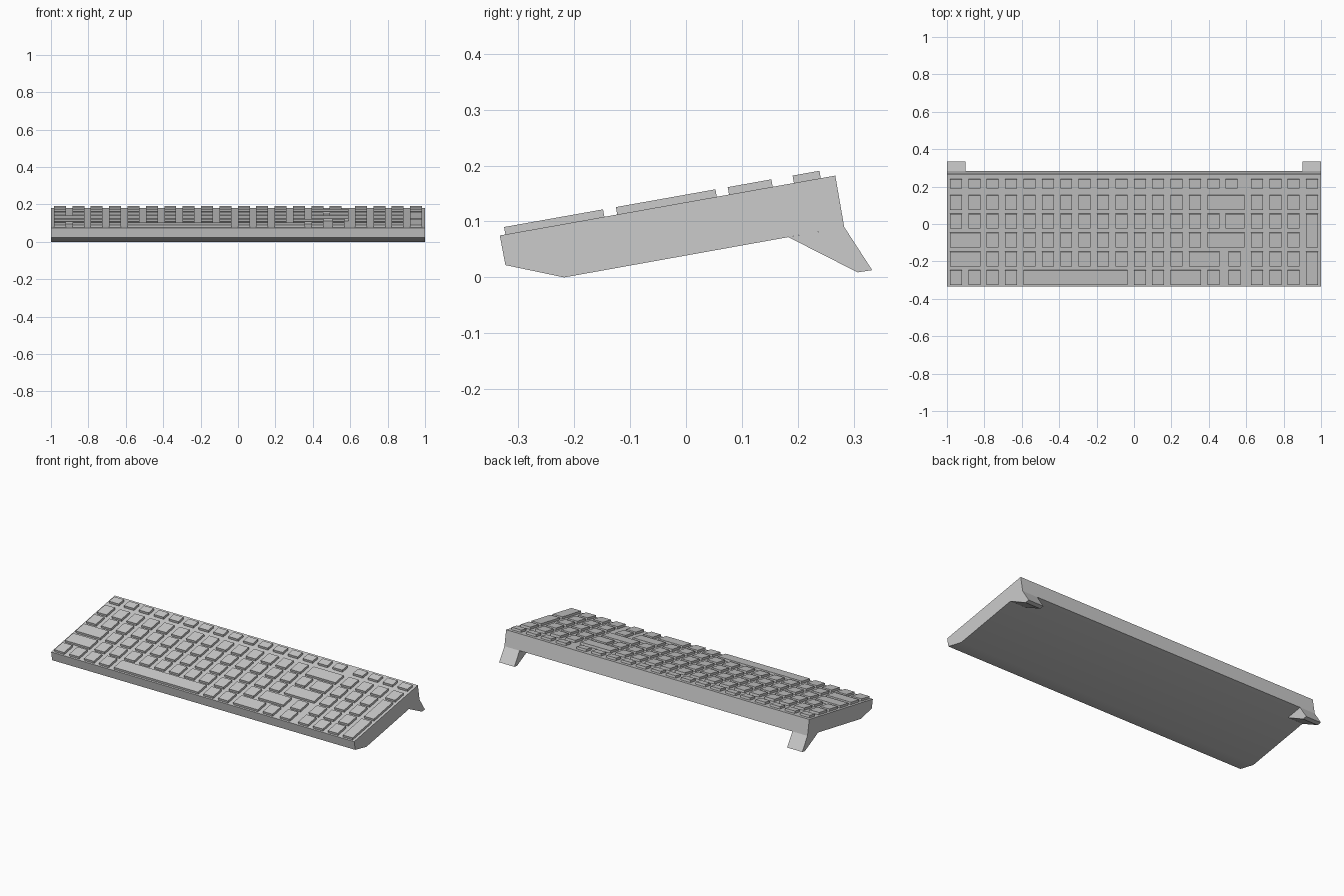
import bpy, bmesh, math
from mathutils import Matrix, Vector

cube = bpy.data.objects.get("Cube")
if cube:
    bpy.data.objects.remove(cube, do_unlink=True)

GREY = (0.6, 0.6, 0.6, 1)
mat = bpy.data.materials.new("light grey plastic")
mat.use_nodes = True
mat.diffuse_color = GREY
mat.node_tree.nodes["Principled BSDF"].inputs["Base Color"].default_value = GREY


def finish(name, bm):
    bmesh.ops.recalc_face_normals(bm, faces=bm.faces)
    mesh = bpy.data.meshes.new(name)
    bm.to_mesh(mesh)
    bm.free()
    mesh.materials.append(mat)
    obj = bpy.data.objects.new(name, mesh)
    bpy.context.collection.objects.link(obj)
    return obj


def prism(name, profile, x0, x1):
    """Extrude a (y, z) side profile from x0 to x1."""
    bm = bmesh.new()
    face = bm.faces.new([bm.verts.new((x0, y, z)) for y, z in profile])
    ext = bmesh.ops.extrude_face_region(bm, geom=[face])
    moved = [v for v in ext["geom"] if isinstance(v, bmesh.types.BMVert)]
    bmesh.ops.translate(bm, verts=moved, vec=(x1 - x0, 0, 0))
    return finish(name, bm)


# Tilted wedge body with a softly shaded underside bend
FRONT, BACK = Vector((-0.333, 0.075)), Vector((0.267, 0.182))
HEEL, TAIL = (-0.218, 0.0), (0.283, 0.09)
body = prism("body", [FRONT, (-0.323, 0.022), HEEL, TAIL, BACK], -1, 1)
bpy.context.view_layer.objects.active = body
body.select_set(True)
bpy.ops.object.shade_smooth_by_angle(angle=math.radians(30))
body.select_set(False)

# Rear feet
foot = [(0.183, 0.072), (0.307, 0.009), (0.333, 0.013), TAIL]
prism("right_foot", foot, -1, -0.9)
prism("left_foot", foot, 0.9, 1)

# Keys sit on the sloping top
slope = BACK - FRONT
TILT = math.atan2(slope.y, slope.x)
DECK = Matrix.Translation((0, FRONT.x, FRONT.y)) @ Matrix.Rotation(TILT, 4, 'X')
PITCH, KEY, HEIGHT, SINK = 0.0983, 0.064, 0.0135, 0.004
EDGE = 0.59


def main_x(col):
    return -0.984 + PITCH * col


def pad_x(col):
    return 0.625 + PITCH * col


def add_key(bm, x0, x1, y0, y1):
    u0, u1 = [(y - FRONT.x + 0.002) / math.cos(TILT) for y in (y0, y1)]
    box = (Matrix.Translation(((x0 + x1) / 2, (u0 + u1) / 2, (HEIGHT - SINK) / 2))
           @ Matrix.Diagonal((x1 - x0, u1 - u0, HEIGHT + SINK, 1)))
    bmesh.ops.create_cube(bm, size=1, matrix=DECK @ box)


def singles(first, last):
    return [(main_x(c), main_x(c) + KEY) for c in range(first, last + 1)]


def wide(first, last):
    return [(main_x(first), main_x(last) + KEY)]


def to_edge(first):
    return [(main_x(first), EDGE)]


def pad(count):
    return [(pad_x(c), pad_x(c) + KEY) for c in range(count)]


arrow = [(0.505, 0.505 + KEY)]

# Each row: name, front y, back y, key spans
rows = [
    ("function_keys", 0.191, 0.239, singles(0, 15) + pad(4)),
    ("number_keys", 0.075, 0.153, singles(0, 13) + to_edge(14) + pad(4)),
    ("upper_letter_keys", -0.025, 0.053, singles(0, 14) + to_edge(15) + pad(3)),
    ("middle_letter_keys", -0.125, -0.047,
     wide(0, 1) + singles(2, 13) + to_edge(14) + pad(3)),
    ("lower_letter_keys", -0.226, -0.148,
     wide(0, 1) + singles(2, 12) + wide(13, 14) + arrow + pad(3)),
    ("space_bar_row", -0.325, -0.247,
     singles(0, 3) + wide(4, 9) + singles(10, 11) + wide(12, 13)
     + singles(14, 14) + arrow + pad(3)),
    ("tall_plus_key", -0.125, 0.053, pad(4)[3:]),
    ("tall_enter_key", -0.325, -0.148, pad(4)[3:]),
]
for name, y0, y1, spans in rows:
    bm = bmesh.new()
    for x0, x1 in spans:
        add_key(bm, x0, x1, y0, y1)
    finish(name, bm)
